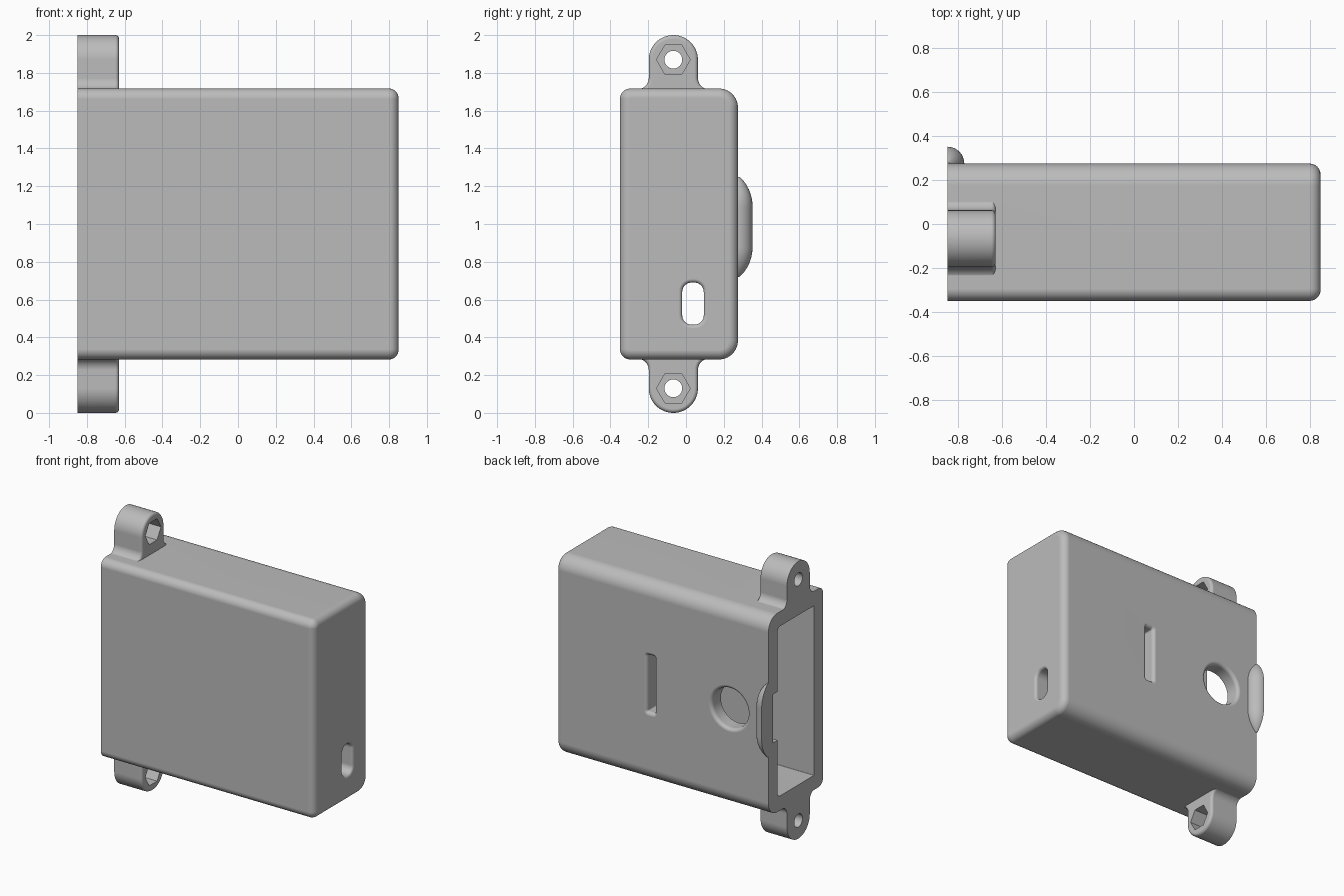
import bpy, bmesh
from math import sin, cos, pi, radians, sqrt

if "Cube" in bpy.data.objects:
    bpy.data.objects.remove(bpy.data.objects["Cube"])

grey = bpy.data.materials.new("plain grey")
grey.use_nodes = True
grey.diffuse_color = (0.5, 0.5, 0.5, 1)
grey.node_tree.nodes["Principled BSDF"].inputs["Base Color"].default_value = (0.5, 0.5, 0.5, 1)

# Main sizes
LEFT, RIGHT = -0.85, 0.85
FRONT, BACK = -0.35, 0.275
BOTTOM, TOP = 0.283, 1.717
WALL = 0.105
EXTRA = LEFT - 0.05      # solids run past the open end, then get trimmed flush


def arc(u, v, r, a0, a1, n=10):
    steps = [radians(a0 + (a1 - a0) * i / n) for i in range(n + 1)]
    return [(u + r * cos(a), v + r * sin(a)) for a in steps]


def circle(u, v, r, n=64):
    return [(u + r * cos(2 * pi * i / n), v + r * sin(2 * pi * i / n)) for i in range(n)]


def rounded(u0, u1, v0, v1, r0, r1, inset=0):
    """Rounded rectangle; r0 rounds the u0 corners and r1 the u1 corners."""
    a, b = r0 - inset, r1 - inset
    return (arc(u0 + r0, v0 + r0, a, 180, 270) + arc(u1 - r1, v0 + r1, b, 270, 360)
            + arc(u1 - r1, v1 - r1, b, 0, 90) + arc(u0 + r0, v1 - r0, a, 90, 180))


def ease(face, r, n=8):
    """Positions and insets of a quarter-round that ends at a face."""
    return [(face - r + r * sin(pi / 2 * i / n), r * (1 - cos(pi / 2 * i / n)))
            for i in range(n + 1)]


def loft(name, axis, rings):
    """Skin a list of (position along axis, outline) into a closed solid."""
    place = {"x": lambda w, u, v: (w, u, v),
             "y": lambda w, u, v: (u, w, v),
             "z": lambda w, u, v: (u, v, w)}[axis]
    bm = bmesh.new()
    loops = [[bm.verts.new(place(w, u, v)) for u, v in ring] for w, ring in rings]
    for a, b in zip(loops, loops[1:]):
        for i in range(len(a)):
            j = (i + 1) % len(a)
            bm.faces.new((a[i], a[j], b[j], b[i]))
    bm.faces.new(loops[0])
    bm.faces.new(loops[-1])
    bmesh.ops.recalc_face_normals(bm, faces=bm.faces)
    mesh = bpy.data.meshes.new(name)
    bm.to_mesh(mesh)
    bm.free()
    obj = bpy.data.objects.new(name, mesh)
    bpy.context.collection.objects.link(obj)
    mesh.materials.append(grey)
    return obj


def combine(target, tool, operation):
    mod = target.modifiers.new("combine", "BOOLEAN")
    mod.operation, mod.solver, mod.object = operation, "EXACT", tool
    bpy.context.view_layer.objects.active = target
    bpy.ops.object.modifier_apply(modifier=mod.name)
    bpy.data.objects.remove(tool)


# Case body: rounded box with an eased closed end
def body_outline(inset):
    return rounded(FRONT, BACK, BOTTOM, TOP, 0.055, 0.1, inset)


case = loft("case_body", "x", [(EXTRA, body_outline(0))]
            + [(x, body_outline(i)) for x, i in ease(RIGHT, 0.05)])

# Mounting lugs above and below, flaring into the case
LUG_Y, LUG_R, FLARE, LUG_END = -0.067, 0.13, 0.06, -0.63
BOLT = 1 - LUG_R         # bolt height from the middle of the case


def lug_outline(inset, side):
    base = TOP - 1 - 0.004
    out = LUG_R + FLARE
    pts = (arc(LUG_Y + out, base + FLARE, FLARE + inset, 270, 180)
           + arc(LUG_Y, BOLT, LUG_R - inset, 0, 180, 32)
           + arc(LUG_Y - out, base + FLARE, FLARE + inset, 0, -90)
           + [(LUG_Y - out, base - 0.05), (LUG_Y + out, base - 0.05)])
    return [(y, 1 + side * z) for y, z in pts]


for side in (1, -1):
    lug = loft("lug", "x", [(EXTRA, lug_outline(0, side))]
               + [(x, lug_outline(i, side)) for x, i in ease(LUG_END, 0.02, 5)])
    combine(case, lug, "UNION")

# Finger bump on the back, at the open end
BUMP_Z, BUMP_R = 0.985, 0.21


def bump_section(z):
    t = max(0, abs(z - BUMP_Z) - 0.11)
    d = 0.077 - BUMP_R + sqrt(BUMP_R ** 2 - t ** 2)
    return (arc(LEFT, BACK, d, 90, 0, 12)
            + [(LEFT + d, 0.2), (EXTRA, 0.2), (EXTRA, BACK + d)])


heights = [BUMP_Z + 0.265 * i / 24 for i in range(-24, 25)]
combine(case, loft("bump", "z", [(z, bump_section(z)) for z in heights]), "UNION")

# Hollow inside, with a catch notch behind the bump
hollow = rounded(FRONT + WALL, BACK - WALL, BOTTOM + WALL, TOP - WALL, 0.004, 0.03)
cutters = [loft("hollow", "x", [(EXTRA - 0.1, hollow), (RIGHT - WALL, hollow)])]
notch = rounded(0.1, 0.225, 0.8, 1.15, 0.004, 0.004)
cutters.append(loft("notch", "x", [(EXTRA - 0.1, notch), (LEFT + 0.1, notch)]))


# Openings with eased outer edges
def opening(name, axis, face, r, outline):
    steps = [(face - 0.15, 0)] + ease(face, r) + [(face + 0.05, r)]
    cutters.append(loft(name, axis, [(w, outline(grow)) for w, grow in steps]))


opening("cable_slot", "x", RIGHT, 0.02,
        lambda g: rounded(-0.02, 0.094, 0.467, 0.69, 0.05, 0.05, -g))
opening("back_slot", "y", BACK, 0.025,
        lambda g: rounded(0.06, 0.12, 0.785, 1.195, 0.01, 0.01, -g))
opening("round_hole", "y", BACK, 0.025,
        lambda g: circle(-0.54, 0.985, 0.143 + g))

# Bolt holes and hexagonal nut pockets
for side in (1, -1):
    z = 1 + side * BOLT
    for name, r, n, start in (("bolt_hole", 0.047, 32, -1), ("nut_pocket", 0.089, 6, -0.74)):
        shape = circle(LUG_Y, z, r, n)
        cutters.append(loft(name, "x", [(start, shape), (LUG_END + 0.1, shape)]))

# Flush trim of the open end
trim = rounded(-1, 1, -1, 3, 0.1, 0.1)
cutters.append(loft("trim", "x", [(LEFT - 0.3, trim), (LEFT, trim)]))

for cutter in cutters:
    combine(case, cutter, "DIFFERENCE")

# Finish: one colour, smooth fillets, crisp edges
case.data.materials.clear()
case.data.materials.append(grey)
for poly in case.data.polygons:
    poly.material_index = 0
bpy.ops.object.select_all(action="DESELECT")
case.select_set(True)
bpy.context.view_layer.objects.active = case
bpy.ops.object.shade_smooth_by_angle(angle=radians(30))
weighted = case.modifiers.new("even_shading", "WEIGHTED_NORMAL")
weighted.keep_sharp = True
